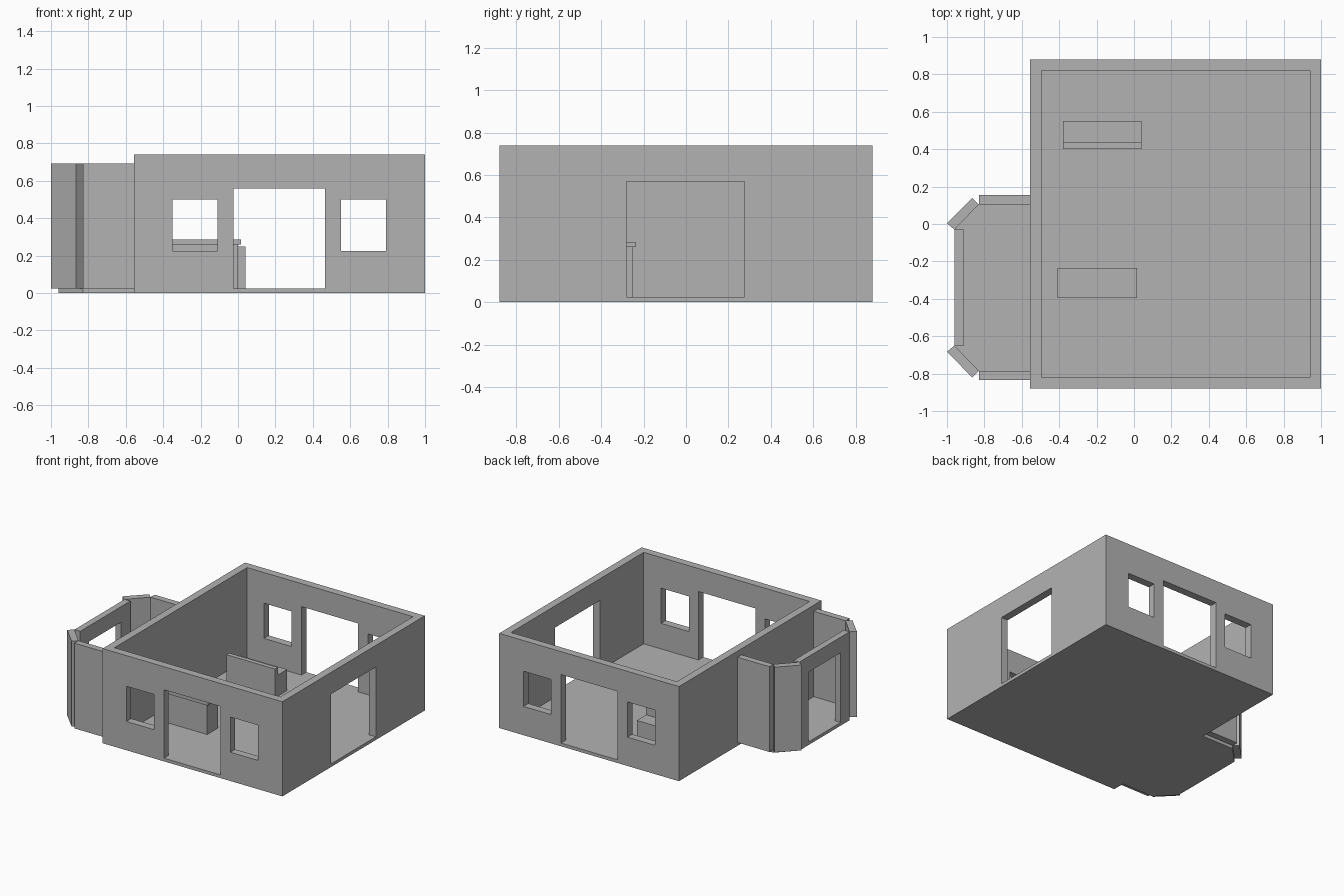
import bpy, bmesh

if "Cube" in bpy.data.objects:
    bpy.data.objects.remove(bpy.data.objects["Cube"])

GREY = bpy.data.materials.new("plain grey")
GREY.diffuse_color = (0.45, 0.45, 0.45, 1)
GREY.use_nodes = True
GREY.node_tree.nodes["Principled BSDF"].inputs["Base Color"].default_value = GREY.diffuse_color


def prism(name, points, z0, z1):
    """Upright solid with the outline points, from z0 to z1."""
    bm = bmesh.new()
    base = bm.faces.new([bm.verts.new((x, y, z0)) for x, y in points])
    top = bmesh.ops.extrude_face_region(bm, geom=[base])["geom"]
    for v in top:
        if isinstance(v, bmesh.types.BMVert):
            v.co.z = z1
    bmesh.ops.recalc_face_normals(bm, faces=bm.faces)
    mesh = bpy.data.meshes.new(name)
    bm.to_mesh(mesh)
    bm.free()
    mesh.materials.append(GREY)
    ob = bpy.data.objects.new(name, mesh)
    bpy.context.collection.objects.link(ob)
    return ob


def box(name, x0, x1, y0, y1, z0, z1):
    return prism(name, [(x0, y0), (x1, y0), (x1, y1), (x0, y1)], z0, z1)


def cut(target, *bounds):
    """Remove a box from the target and discard the cutter."""
    cutter = box("cutter", *bounds)
    cutter.hide_render = True
    mod = target.modifiers.new("opening", "BOOLEAN")
    mod.operation, mod.object, mod.solver = "DIFFERENCE", cutter, "EXACT"
    bpy.context.view_layer.objects.active = target
    bpy.ops.object.modifier_apply(modifier=mod.name)
    bpy.data.objects.remove(cutter)


FLOOR = 0.025

# Main room shell with its floor
room = box("main_room", -0.555, 1.0, -0.88, 0.88, 0, 0.74)
cut(room, -0.495, 0.94, -0.82, 0.82, FLOOR, 1)

# Matching doors and windows through the front and back walls
cut(room, -0.35, -0.11, -1, 1, 0.225, 0.5)
cut(room, -0.025, 0.465, -1, 1, FLOOR, 0.56)
cut(room, 0.55, 0.79, -1, 1, 0.225, 0.5)

# Doorway in the right wall
cut(room, 0.8, 1.2, -0.28, 0.275, FLOOR, 0.57)

# Bay floor and its mirrored side and corner walls
MID = -0.34
half = [(-0.555, 0.445), (-0.83, 0.445), (-0.96, 0.31)]
outline = [(x, MID + d) for x, d in half] + [(x, MID - d) for x, d in reversed(half)]
prism("bay_floor", outline, 0, FLOOR)
side = [(-0.555, 0.445), (-0.83, 0.445), (-0.83, 0.495), (-0.555, 0.495)]
corner = [(-0.96, 0.31), (-0.83, 0.445), (-0.865, 0.48), (-1.0, 0.343)]
for label, s in (("back", 1), ("front", -1)):
    for part, pts in (("side", side), ("corner", corner)):
        prism(f"bay_{part}_wall_{label}", [(x, MID + s * d) for x, d in pts], FLOOR, 0.692)

# Bay end wall with a doorway
bay_end = box("bay_end_wall", -0.96, -0.91, -0.65, -0.03, FLOOR, 0.692)
cut(bay_end, -1.1, -0.8, -0.54, -0.145, 0, 0.57)

# Counter with an overhanging top
box("counter_body", -0.395, 0.0, -0.38, -0.25, FLOOR, 0.26)
box("counter_top", -0.41, 0.015, -0.395, -0.235, 0.26, 0.285)

# Bench with a raised backrest
box("bench_backrest", -0.38, 0.04, 0.4, 0.435, FLOOR, 0.25)
box("bench_seat", -0.38, 0.04, 0.435, 0.55, FLOOR, 0.19)
